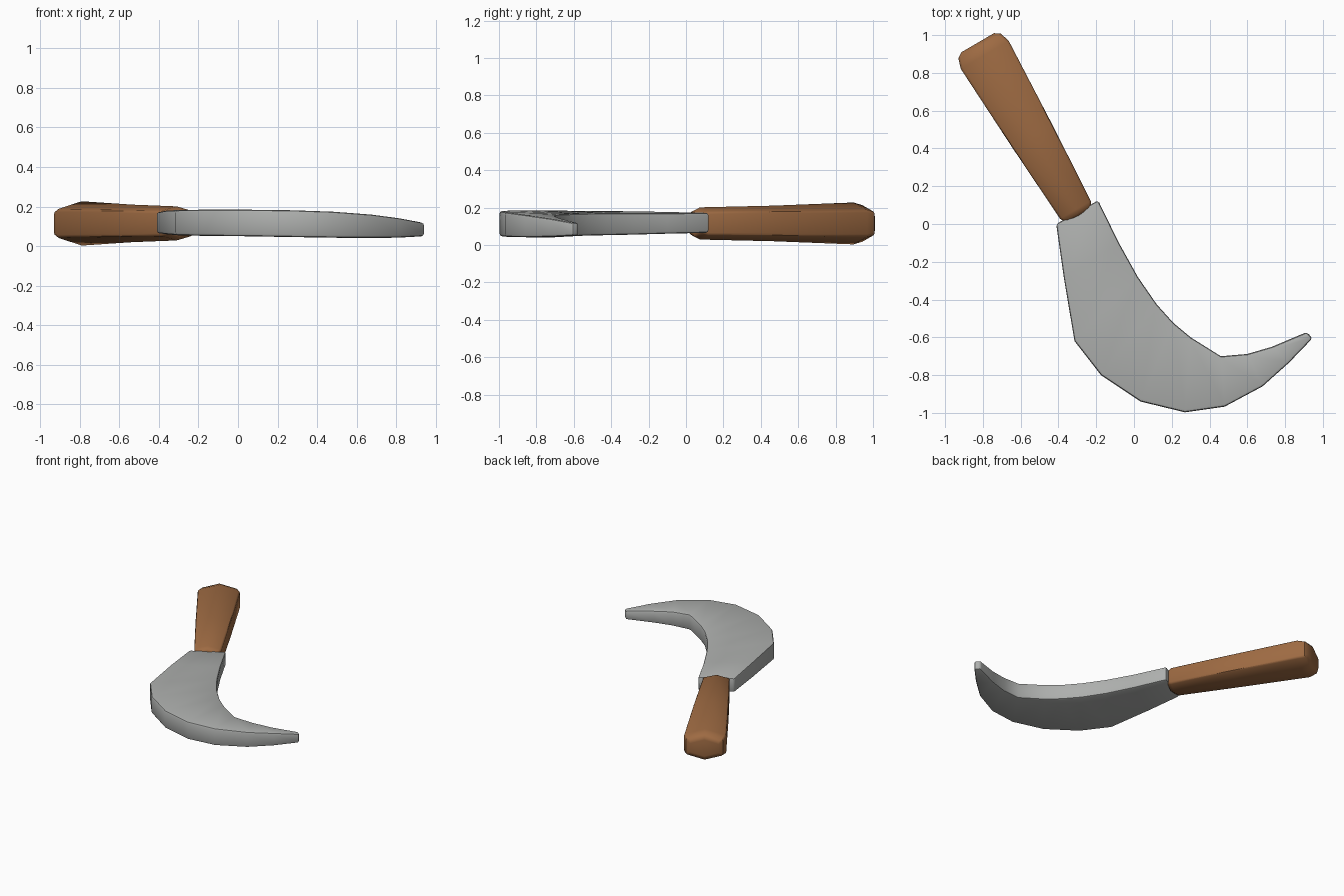
import bpy, bmesh
from mathutils import Vector

if "Cube" in bpy.data.objects:
    bpy.data.objects.remove(bpy.data.objects["Cube"])


def material(name, rgb):
    m = bpy.data.materials.new(name)
    m.diffuse_color = (*rgb, 1)
    m.use_nodes = True
    m.node_tree.nodes["Principled BSDF"].inputs["Base Color"].default_value = m.diffuse_color
    return m


def loft(name, rings, mat, bevel, angle):
    """Skin closed rings of equal size, cap both ends, soften the edges."""
    bm = bmesh.new()
    loops = [[bm.verts.new(p) for p in ring] for ring in rings]
    n = len(loops[0])
    for a, b in zip(loops, loops[1:]):
        for i in range(n):
            j = (i + 1) % n
            bm.faces.new((a[i], a[j], b[j], b[i]))
    bm.faces.new(loops[0])
    bm.faces.new(loops[-1])
    bmesh.ops.recalc_face_normals(bm, faces=bm.faces)
    mesh = bpy.data.meshes.new(name)
    bm.to_mesh(mesh)
    bm.free()
    ob = bpy.data.objects.new(name, mesh)
    bpy.context.collection.objects.link(ob)
    mesh.materials.append(mat)
    bpy.ops.object.select_all(action='DESELECT')
    ob.select_set(True)
    bpy.context.view_layer.objects.active = ob
    mod = ob.modifiers.new("soft_edges", 'BEVEL')
    mod.width = bevel
    mod.segments = 2
    mod.limit_method = 'ANGLE'
    mod.angle_limit = 0.7
    bpy.ops.object.modifier_apply(modifier=mod.name)
    bpy.ops.object.shade_smooth_by_angle(angle=angle)
    return ob


steel = material("grey steel", (0.42, 0.43, 0.42))
wood = material("brown wood", (0.34, 0.145, 0.055))

# Blade: back edge xy, cutting edge xy, bottom z, back top z, cutting top z
stations = [
    (-.412, .0, -.19, .125, .065, .172, .172),
    (-.372, -.28, -.08, -.10, .06, .18, .17),
    (-.315, -.62, .02, -.28, .055, .183, .17),
    (-.175, -.80, .12, -.425, .052, .185, .17),
    (.035, -.94, .21, -.525, .05, .185, .168),
    (.27, -.997, .30, -.60, .046, .182, .166),
    (.48, -.967, .46, -.70, .043, .175, .162),
    (.68, -.86, .60, -.688, .041, .16, .152),
    (.82, -.735, .73, -.65, .043, .142, .137),
    (.945, -.605, .915, -.572, .05, .118, .118),
]
rings = [[(ox, oy, zb), (ix, iy, zb), (ix, iy, zi), (ox, oy, zo)]
         for ox, oy, ix, iy, zb, zo, zi in stations]
loft("blade", rings, steel, 0.014, 0.7)

# Handle: flaring six-sided grip with ridges on top and underneath
start, axis = Vector((-.31, .075, .115)), Vector((-.505, .863, 0)).normalized()
side, up = Vector((axis.y, -axis.x, 0)), Vector((0, 0, 1))
profile = [  # distance, half width, half side height, half ridge height
    (-.035, .075, .045, .07),
    (.0, .094, .062, .086),
    (.45, .122, .066, .095),
    (.95, .147, .07, .112),
    (1.005, .130, .06, .098),
    (1.025, .10, .045, .075),
]
rings = []
for d, w, h, r in profile:
    c = start + axis * d
    rings.append([c + side * x + up * z for x, z in
                  ((w, -h), (w, h), (0, r), (-w, h), (-w, -h), (0, -r))])
loft("handle", rings, wood, 0.012, 0.6)
